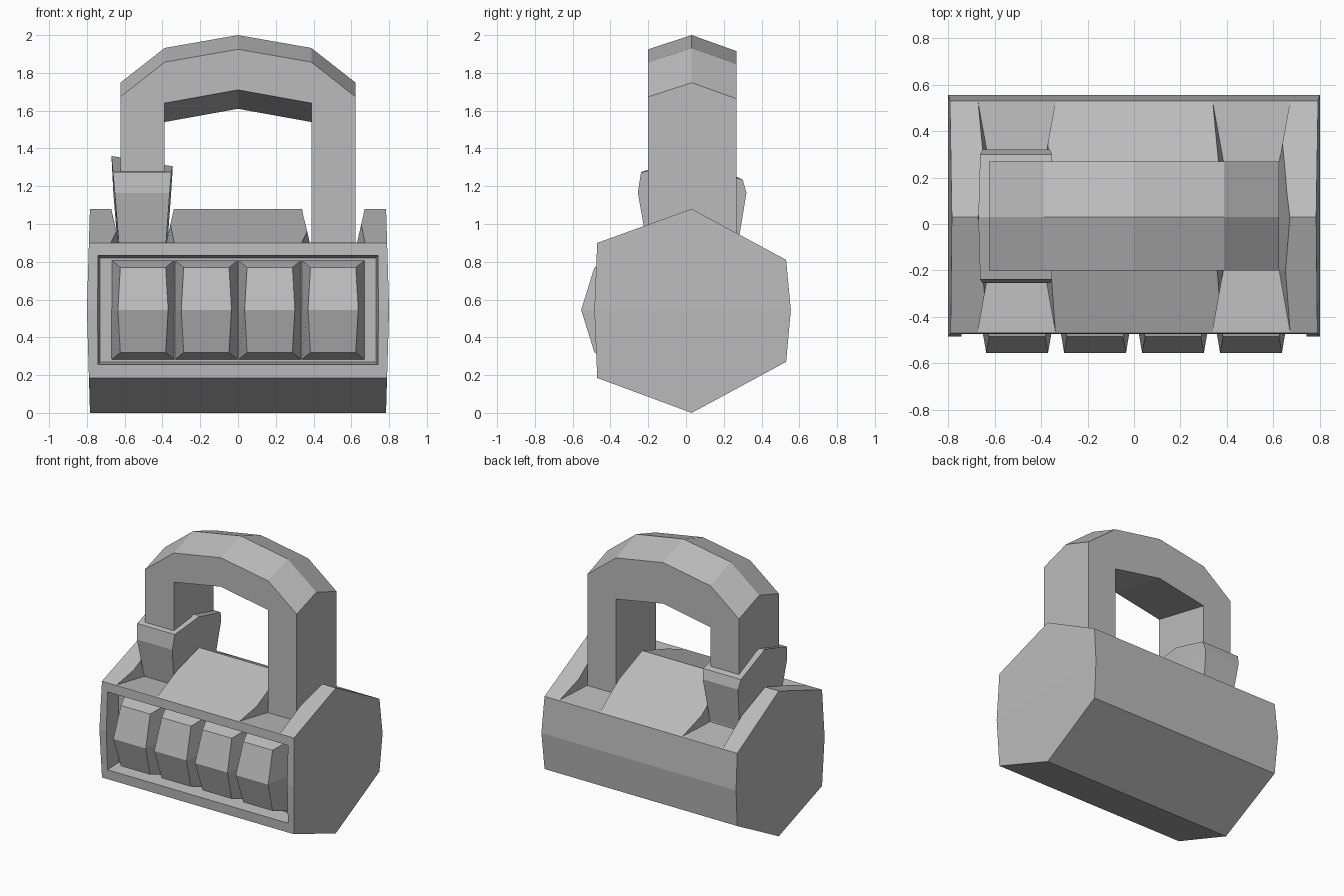
import bpy

cube = bpy.data.objects.get("Cube")
if cube:
    bpy.data.objects.remove(cube)

grey = bpy.data.materials.new("plain_grey")
grey.use_nodes = True
grey.diffuse_color = (0.5, 0.5, 0.5, 1)
grey.node_tree.nodes["Principled BSDF"].inputs["Base Color"].default_value = (0.5, 0.5, 0.5, 1)

MID = 0.545  # height of the widest line of the body


def make(name, verts, faces):
    mesh = bpy.data.meshes.new(name)
    mesh.from_pydata(verts, [], faces)
    mesh.materials.append(grey)
    obj = bpy.data.objects.new(name, mesh)
    bpy.context.collection.objects.link(obj)
    # make the normals point outward
    import bmesh
    bm = bmesh.new()
    bm.from_mesh(mesh)
    bmesh.ops.recalc_face_normals(bm, faces=bm.faces)
    bm.to_mesh(mesh)
    bm.free()
    return obj


def loft(name, rings, caps=None):
    """Skin a list of equal rings; caps are index lists used at both ends."""
    n = len(rings[0])
    verts = [p for ring in rings for p in ring]
    faces = [(r * n + i, r * n + (i + 1) % n, (r + 1) * n + (i + 1) % n, (r + 1) * n + i)
             for r in range(len(rings) - 1) for i in range(n)]
    last = (len(rings) - 1) * n
    for cap in caps or [range(n)]:
        faces += [list(cap), [last + i for i in cap]]
    return make(name, verts, faces)


def cut(target, cutter):
    cutter.hide_render = True
    cutter.hide_viewport = True
    cutter.display_type = 'WIRE'
    mod = target.modifiers.new("cut", 'BOOLEAN')
    mod.operation = 'DIFFERENCE'
    mod.solver = 'EXACT'
    mod.object = cutter


# Body: eight-sided barrel whose ends bulge a little at mid height
profile = [(-0.485, MID), (-0.47, 0.90), (0.03, 1.08), (0.53, 0.81),
           (0.555, MID), (0.53, 0.27), (0.03, 0), (-0.47, 0.185)]


def end_ring(side):
    return [(side * (0.8 - 0.03 * abs(z - MID)), y, z) for y, z in profile]


body = loft("body", [end_ring(-1), end_ring(1)], [(0, 1, 2, 3, 4), (4, 5, 6, 7, 0)])


# Shallow window in the front for the dials
def window_ring(y, x, half_z):
    return [(-x, y, MID - half_z), (x, y, MID - half_z),
            (x, y, MID + half_z), (-x, y, MID + half_z)]


cut(body, loft("window_cutter", [window_ring(-0.6, 0.755, 0.305),
                                 window_ring(-0.36, 0.73, 0.275)]))

# Waisted notches on top where the shackle legs enter
for side, label in ((-1, "right"), (1, "left")):
    rings = []
    for y, half in ((-0.5, 0.167), (-0.465, 0.167), (-0.2, 0.12),
                    (0.27, 0.12), (0.53, 0.167), (0.6, 0.167)):
        floor = 0.902 - 0.09 * (y + 0.465)
        cx = side * 0.505
        rings.append([(cx - half, y, floor), (cx + half, y, floor),
                      (cx + 0.167, y, 1.085), (cx + 0.167, y, 1.2),
                      (cx - 0.167, y, 1.2), (cx - 0.167, y, 1.085)])
    cut(body, loft(label + "_notch_cutter", rings))

# Number dials: four ridged blocks
for i in range(4):
    cx = -0.503 + i * 0.3355
    rings = []
    for y_face, z, half_face in ((-0.485, 0.32, 0.12), (-0.555, MID, 0.133), (-0.485, 0.77, 0.12)):
        base_z = MID + (z - MID) * 1.17
        rings.append([(cx - 0.167, -0.355, base_z), (cx - half_face, y_face, z),
                      (cx + half_face, y_face, z), (cx + 0.167, -0.355, base_z)])
    loft("dial_%d" % (i + 1), rings)


# Shackle: legs and angular arch with a ridge along the top and a sloping underside
def arch_section(xo, zo, xi, zi):
    return [(xi, -0.2, zi), (xo, -0.2, zo), (xo, 0.03, zo + 0.075),
            (xo, 0.268, zo - 0.01), (xi, 0.268, zi - 0.1)]


def leg_section(s):
    return [(s * 0.388, -0.2, 0.8), (s * 0.623, -0.2, 0.8), (s * 0.623, 0.03, 0.8),
            (s * 0.623, 0.268, 0.8), (s * 0.388, 0.268, 0.8)]


loft("shackle", [leg_section(-1),
                 arch_section(-0.623, 1.673, -0.388, 1.64),
                 arch_section(-0.388, 1.857, -0.388, 1.64),
                 arch_section(0, 1.925, 0, 1.71),
                 arch_section(0.388, 1.857, 0.388, 1.64),
                 arch_section(0.623, 1.673, 0.388, 1.64),
                 leg_section(1)])


# Collar: flared sleeve around the right leg
def collar_ring(x0, x1, y0, y1, heights):
    front, back, outer, inner = heights
    return [(x0, y0, front), (x1, y0, front), (x1 + 0.008, 0.03, inner),
            (x1, y1, back), (x0, y1, back), (x0 - 0.008, 0.03, outer)]


loft("collar", [collar_ring(-0.625, -0.386, -0.195, 0.265, [0.83] * 4),
                collar_ring(-0.652, -0.362, -0.255, 0.32, [1.165] * 4),
                collar_ring(-0.662, -0.353, -0.238, 0.30, (1.275, 1.235, 1.36, 1.305))],
     [(0, 1, 2, 5), (5, 2, 3, 4)])
